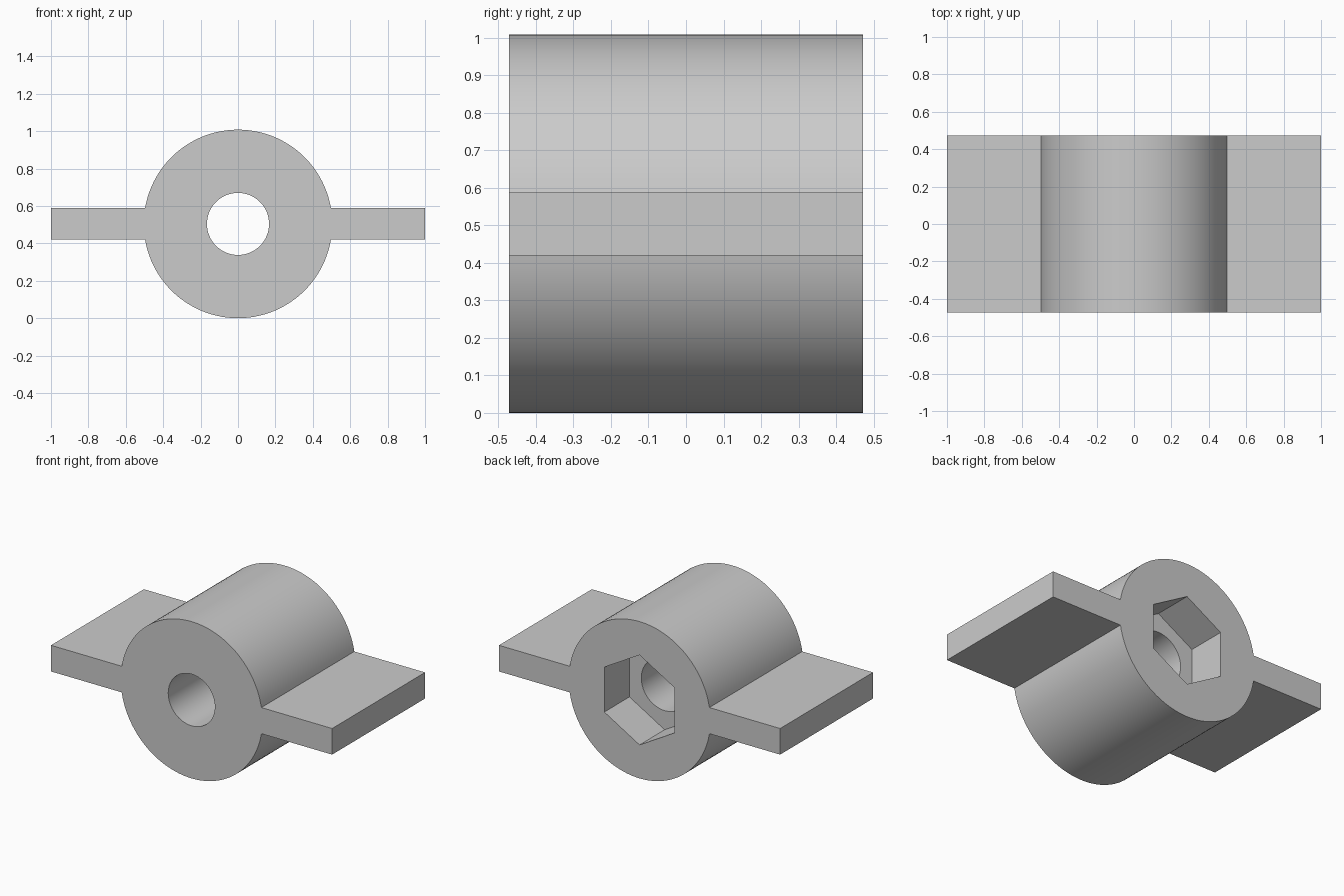
import bpy
import bmesh
from math import asin, cos, sin, pi

RADIUS = 0.504          # hub, also its height above the ground
HALF_DEPTH = 0.472
WING = 0.084            # half the wing thickness
BORE = 0.166
NUT = 0.289             # corner radius of the hexagonal pocket
POCKET = 0.255          # pocket depth

cube = bpy.data.objects.get("Cube")
if cube:
    bpy.data.objects.remove(cube, do_unlink=True)

grey = bpy.data.materials.new("plain grey")
grey.use_nodes = True
grey.diffuse_color = (0.6, 0.6, 0.6, 1)
grey.node_tree.nodes["Principled BSDF"].inputs["Base Color"].default_value = grey.diffuse_color


def arc(radius, start, end, steps):
    angles = [start + (end - start) * i / steps for i in range(steps + 1)]
    return [(radius * cos(a), radius * sin(a)) for a in angles]


def prism(name, outline, front, back):
    """Extrude an x-z outline, centred on the hub axis, from front to back."""
    bm = bmesh.new()
    face = bm.faces.new([bm.verts.new((x, front, z + RADIUS)) for x, z in outline])
    side = bmesh.ops.extrude_face_region(bm, geom=[face])
    moved = [v for v in side["geom"] if isinstance(v, bmesh.types.BMVert)]
    bmesh.ops.translate(bm, verts=moved, vec=(0, back - front, 0))
    bmesh.ops.recalc_face_normals(bm, faces=bm.faces)
    mesh = bpy.data.meshes.new(name)
    bm.to_mesh(mesh)
    bm.free()
    mesh.materials.append(grey)
    obj = bpy.data.objects.new(name, mesh)
    bpy.context.collection.objects.link(obj)
    return obj


# Round hub with a flat wing on each side, as one outline
root = asin(WING / RADIUS)
upper = arc(RADIUS, root, pi - root, 48)
half = [(1, WING)] + upper + [(-1, WING)]
outline = half + [(-x, -z) for x, z in half]
hub = prism("winged_hub", outline, -HALF_DEPTH, HALF_DEPTH)

# Through bore, and hexagonal nut pocket in the back
bore = prism("bore_cutter", arc(BORE, 0, 2 * pi, 64)[:-1], -1, 1)
pocket = prism("nut_pocket_cutter", arc(NUT, pi / 2, pi * 5 / 2, 6)[:-1],
               HALF_DEPTH - POCKET, 1)

bpy.ops.object.select_all(action="DESELECT")
hub.select_set(True)
bpy.context.view_layer.objects.active = hub
for cutter in (bore, pocket):
    cutter.hide_render = True
    cut = hub.modifiers.new(cutter.name, "BOOLEAN")
    cut.operation = "DIFFERENCE"
    cut.solver = "EXACT"
    cut.object = cutter
    bpy.ops.object.modifier_apply(modifier=cut.name)
    bpy.data.objects.remove(cutter, do_unlink=True)

# Smooth the round walls, keep the rims and root lines sharp
bpy.ops.object.shade_smooth_by_angle(angle=pi / 6)
